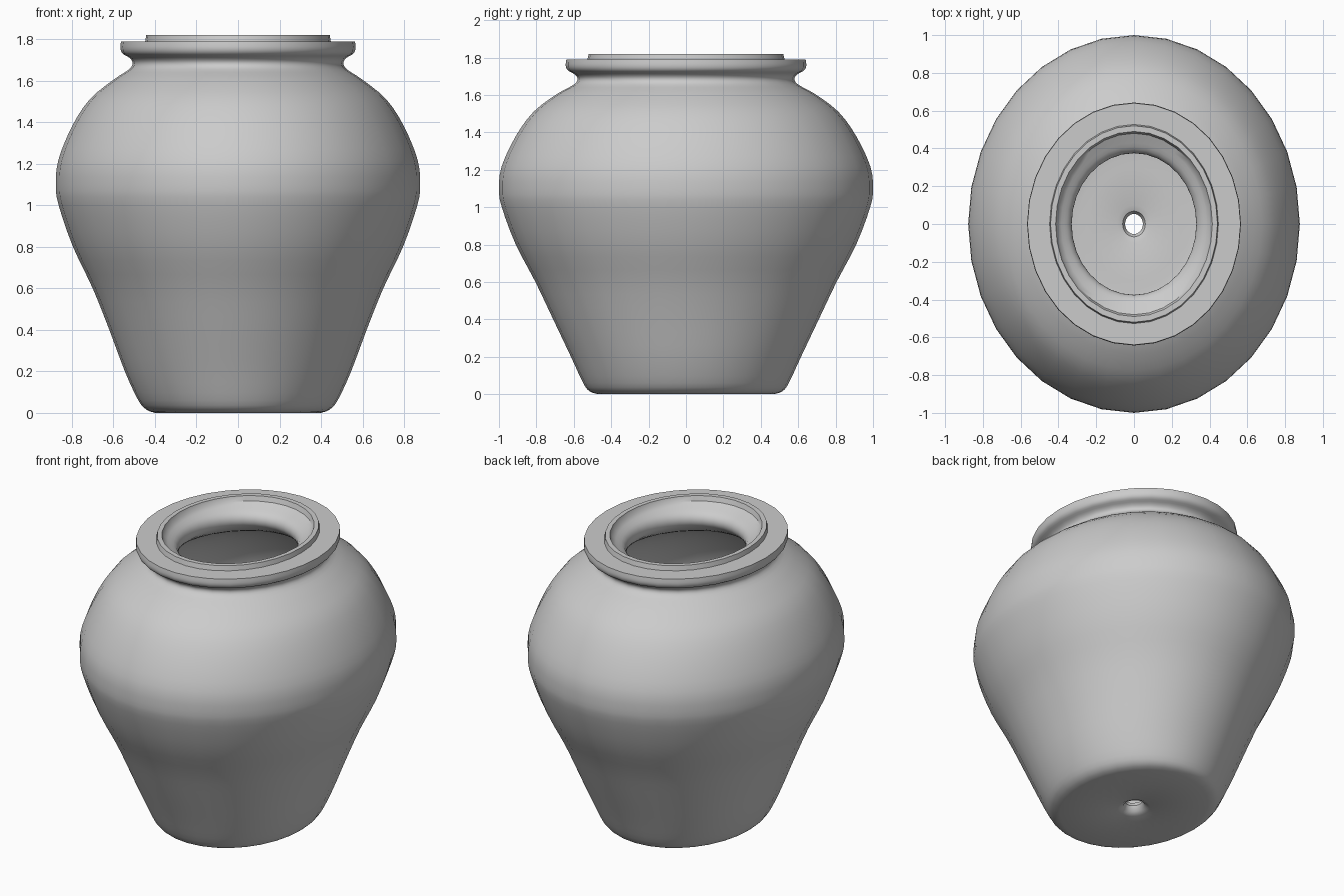
import bpy, bmesh, math
from mathutils import Vector

if "Cube" in bpy.data.objects:
    bpy.data.objects.remove(bpy.data.objects["Cube"])

SEGMENTS = 32


def smooth_path(pts, steps=3):
    """Catmull-Rom curve through (x radius, y radius, height) points."""
    p = [Vector(q) for q in pts]
    p = [2 * p[0] - p[1]] + p + [2 * p[-1] - p[-2]]
    out = []
    for a, b, c, d in zip(p, p[1:], p[2:], p[3:]):
        for i in range(steps):
            t = i / steps
            out.append(0.5 * (2 * b + (c - a) * t + (2 * a - 5 * b + 4 * c - d) * t * t
                              + (3 * b - a - 3 * c + d) * t ** 3))
    return out + [p[-2]]


def elliptical_lathe(name, profile):
    """Closed profile swept round an oval."""
    bm = bmesh.new()
    rings = []
    for rx, ry, z in profile:
        rings.append([bm.verts.new((rx * math.cos(2 * math.pi * i / SEGMENTS),
                                    ry * math.sin(2 * math.pi * i / SEGMENTS), z))
                      for i in range(SEGMENTS)])
    for k, a in enumerate(rings):
        b = rings[(k + 1) % len(rings)]
        for i in range(SEGMENTS):
            j = (i + 1) % SEGMENTS
            bm.faces.new((a[i], a[j], b[j], b[i]))
    bmesh.ops.recalc_face_normals(bm, faces=bm.faces)
    mesh = bpy.data.meshes.new(name)
    bm.to_mesh(mesh)
    bm.free()
    obj = bpy.data.objects.new(name, mesh)
    bpy.context.collection.objects.link(obj)
    bpy.context.view_layer.objects.active = obj
    obj.select_set(True)
    bpy.ops.object.shade_smooth_by_angle(angle=math.radians(40))
    return obj


# Underside, rounded foot, belly, shoulder, neck and flared rim
outer = smooth_path([
    (0.40, 0.47, 0.00), (0.44, 0.515, 0.015), (0.48, 0.55, 0.06),
    (0.545, 0.615, 0.20), (0.62, 0.71, 0.40), (0.70, 0.805, 0.60),
    (0.795, 0.91, 0.80), (0.864, 0.985, 1.00), (0.878, 1.00, 1.10),
    (0.865, 0.985, 1.22), (0.80, 0.91, 1.38), (0.715, 0.815, 1.51),
    (0.60, 0.69, 1.605), (0.525, 0.60, 1.655), (0.508, 0.58, 1.685),
    (0.522, 0.595, 1.71), (0.555, 0.63, 1.73), (0.566, 0.643, 1.755),
    (0.564, 0.64, 1.79)])

# Raised lip on top of the rim
lip = [Vector(p) for p in [
    (0.447, 0.527, 1.79), (0.442, 0.52, 1.82), (0.415, 0.49, 1.82),
    (0.405, 0.48, 1.79)]]

# Rounded throat, hollow inside and inner floor
inner = smooth_path([
    (0.385, 0.45, 1.775), (0.345, 0.395, 1.745), (0.33, 0.375, 1.705),
    (0.345, 0.395, 1.66), (0.42, 0.48, 1.60), (0.60, 0.69, 1.49),
    (0.73, 0.84, 1.32), (0.785, 0.90, 1.10), (0.70, 0.81, 0.80),
    (0.53, 0.62, 0.40), (0.45, 0.53, 0.18), (0.38, 0.45, 0.10),
    (0.25, 0.30, 0.085)])

# Drain hole with soft edges
drain = [Vector(p) for p in [
    (0.09, 0.10, 0.083), (0.06, 0.068, 0.072), (0.047, 0.053, 0.045),
    (0.06, 0.068, 0.015), (0.09, 0.10, 0.0)]]

elliptical_lathe("oval_jar", outer + lip + inner + drain)
